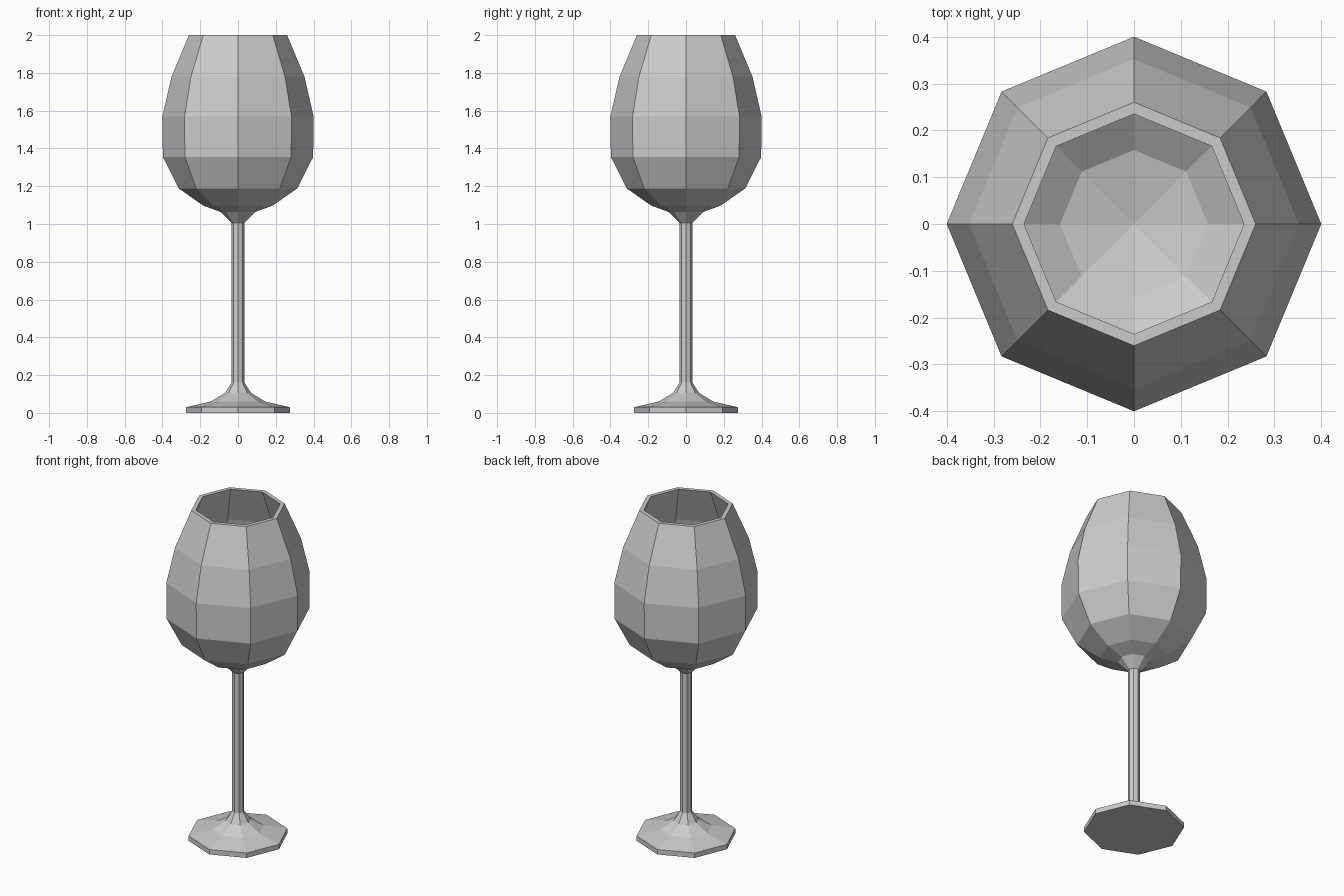
import bpy, bmesh, math

if "Cube" in bpy.data.objects:
    bpy.data.objects.remove(bpy.data.objects["Cube"])

SIDES = 8


def lathe(name, profile):
    """Revolve (radius, z) points around z with flat facets; radius 0 makes a pole."""
    bm = bmesh.new()
    rings = []
    for r, z in profile:
        if r == 0:
            rings.append([bm.verts.new((0, 0, z))] * SIDES)
        else:
            rings.append([bm.verts.new((r * math.cos(math.tau * i / SIDES),
                                        r * math.sin(math.tau * i / SIDES), z))
                          for i in range(SIDES)])
    for low, high in zip(rings, rings[1:]):
        for i in range(SIDES):
            j = (i + 1) % SIDES
            corners = list(dict.fromkeys((low[i], low[j], high[j], high[i])))
            bm.faces.new(corners)
    mesh = bpy.data.meshes.new(name)
    bm.to_mesh(mesh)
    bm.free()
    obj = bpy.data.objects.new(name, mesh)
    bpy.context.collection.objects.link(obj)
    return obj


# Foot: flat underside, thin edge, flared up to the stem
lathe("foot", [(0, 0), (0.275, 0), (0.275, 0.03), (0.145, 0.06),
               (0.07, 0.105), (0.034, 0.16)])

# Stem: straight thin column
lathe("stem", [(0.034, 0.16), (0.034, 1.005)])

# Bowl: outer wall up to the rim, then inner wall down to the floor
lathe("bowl", [(0.034, 1.005), (0.09, 1.063), (0.185, 1.098), (0.313, 1.188),
               (0.398, 1.355), (0.4, 1.57), (0.352, 1.78), (0.26, 2.0),
               (0.235, 2.0), (0.328, 1.775), (0.375, 1.567), (0.374, 1.362),
               (0.295, 1.206), (0.158, 1.115), (0, 1.08)])
